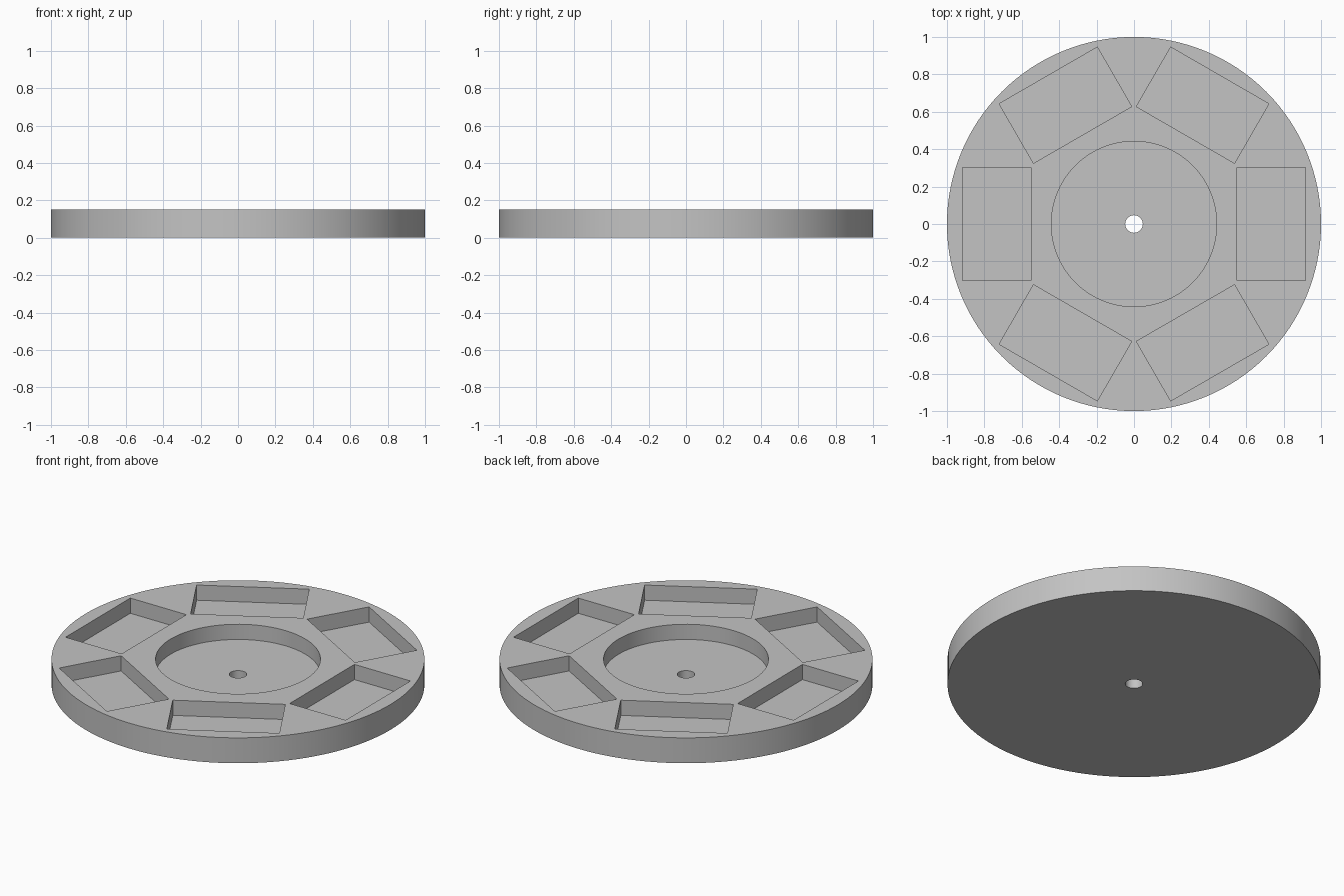
import bpy
from math import cos, sin, radians

old = bpy.data.objects.get("Cube")
if old:
    bpy.data.objects.remove(old, do_unlink=True)

HEIGHT = 0.15
FLOOR = 0.06
CUT_TOP = 0.3

grey = bpy.data.materials.new("plain grey")
grey.use_nodes = True
colour = (0.55, 0.55, 0.55, 1)
grey.diffuse_color = colour
grey.node_tree.nodes["Principled BSDF"].inputs["Base Color"].default_value = colour


def cylinder(name, radius, low, high, sides):
    bpy.ops.mesh.primitive_cylinder_add(vertices=sides, radius=radius, depth=high - low,
                                        location=(0, 0, (low + high) / 2))
    bpy.context.object.name = name
    return bpy.context.object


def pocket_box(angle):
    # Rectangular cutter whose long side faces the hub
    inner, outer, width = 0.55, 0.917, 0.606
    middle = (inner + outer) / 2
    bpy.ops.mesh.primitive_cube_add(
        size=1, location=(middle * cos(angle), middle * sin(angle), (FLOOR + CUT_TOP) / 2),
        rotation=(0, 0, angle))
    box = bpy.context.object
    box.name = "pocket_cutter"
    box.scale = (outer - inner, width, CUT_TOP - FLOOR)
    return box


# Round tray body
tray = cylinder("round_tray", 1, 0, HEIGHT, 128)
tray.data.materials.append(grey)

# Central recess, through hole and ring of six pockets
cutters = [cylinder("recess_cutter", 0.442, FLOOR, CUT_TOP, 96),
           cylinder("hole_cutter", 0.047, -0.1, CUT_TOP, 48)]
cutters += [pocket_box(radians(60 * i)) for i in range(6)]

bpy.ops.object.select_all(action="DESELECT")
bpy.context.view_layer.objects.active = tray
tray.select_set(True)
for cutter in cutters:
    cutter.hide_render = True
    cut = tray.modifiers.new("cut", "BOOLEAN")
    cut.operation = "DIFFERENCE"
    cut.solver = "EXACT"
    cut.object = cutter
    bpy.ops.object.modifier_apply(modifier=cut.name)
    bpy.data.objects.remove(cutter, do_unlink=True)

# Smooth round walls with crisp rims
bpy.ops.object.shade_smooth_by_angle(angle=radians(30))
